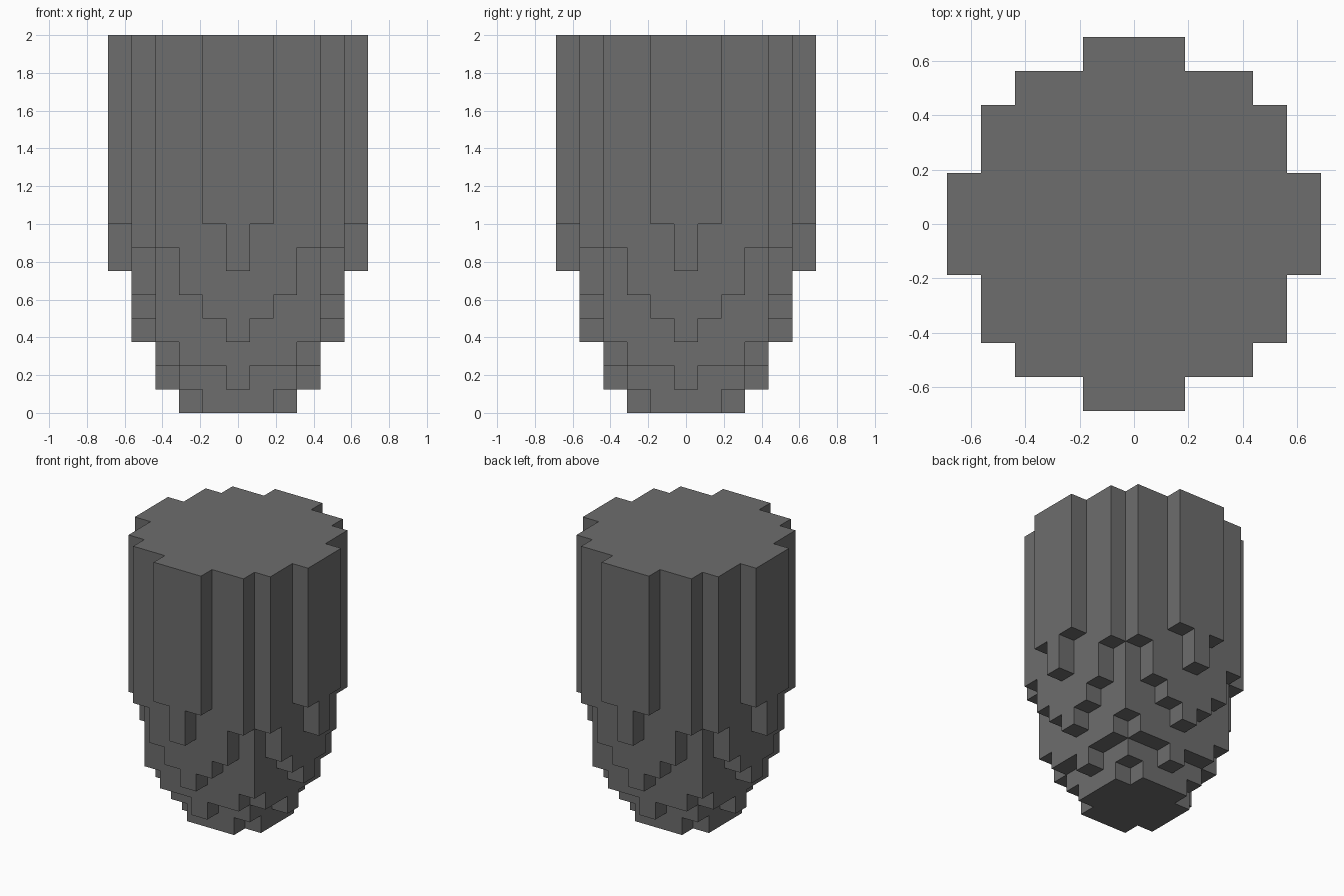
import bpy, bmesh, math

STEP = 0.125      # edge length of one block
LAYERS = 16       # blocks from floor to top
REACH = 5         # blocks from the centre column to the rim

# Lowest block of each column, by distance from the centre along each axis
UNDERSIDE = [
    [0, 0, 0, 1, 3, 6],
    [0, 0, 0, 2, 4, 8],
    [0, 0, 1, 2, 5],
    [1, 2, 2, 3, 7],
    [3, 4, 5, 7],
    [6, 8],
]


def filled(i, j, k):
    row = UNDERSIDE[abs(i)] if abs(i) <= REACH else []
    return abs(j) < len(row) and row[abs(j)] <= k < LAYERS


def block_face(bm, cell, axis, sign):
    """Add one outward-facing square on the given side of a block."""
    u, v = (axis + 1) % 3, (axis + 2) % 3
    ring = [(-1, -1), (1, -1), (1, 1), (-1, 1)]
    if sign < 0:
        ring.reverse()
    verts = []
    for a, b in ring:
        p = [cell[0], cell[1], cell[2] + 0.5]
        p[axis] += sign / 2
        p[u] += a / 2
        p[v] += b / 2
        verts.append(bm.verts.new([c * STEP for c in p]))
    bm.faces.new(verts)


if "Cube" in bpy.data.objects:
    bpy.data.objects.remove(bpy.data.objects["Cube"], do_unlink=True)

# Stone colour
stone = bpy.data.materials.new("dark grey stone")
stone.use_nodes = True
colour = (0.153, 0.153, 0.153, 1)
stone.diffuse_color = colour
stone.node_tree.nodes["Principled BSDF"].inputs["Base Color"].default_value = colour

# Stepped stone column: only the outer skin of the blocks
bm = bmesh.new()
span = range(-REACH, REACH + 1)
for i in span:
    for j in span:
        for k in range(LAYERS):
            if not filled(i, j, k):
                continue
            for axis in range(3):
                for sign in (-1, 1):
                    side = [i, j, k]
                    side[axis] += sign
                    if not filled(*side):
                        block_face(bm, (i, j, k), axis, sign)

# Merge the squares into large flat faces
bmesh.ops.remove_doubles(bm, verts=bm.verts[:], dist=STEP / 100)
bmesh.ops.dissolve_limit(bm, angle_limit=math.radians(1),
                         verts=bm.verts[:], edges=bm.edges[:])
mesh = bpy.data.meshes.new("tapered_stone_column")
bm.to_mesh(mesh)
bm.free()
mesh.materials.append(stone)
column = bpy.data.objects.new("tapered_stone_column", mesh)
bpy.context.collection.objects.link(column)
